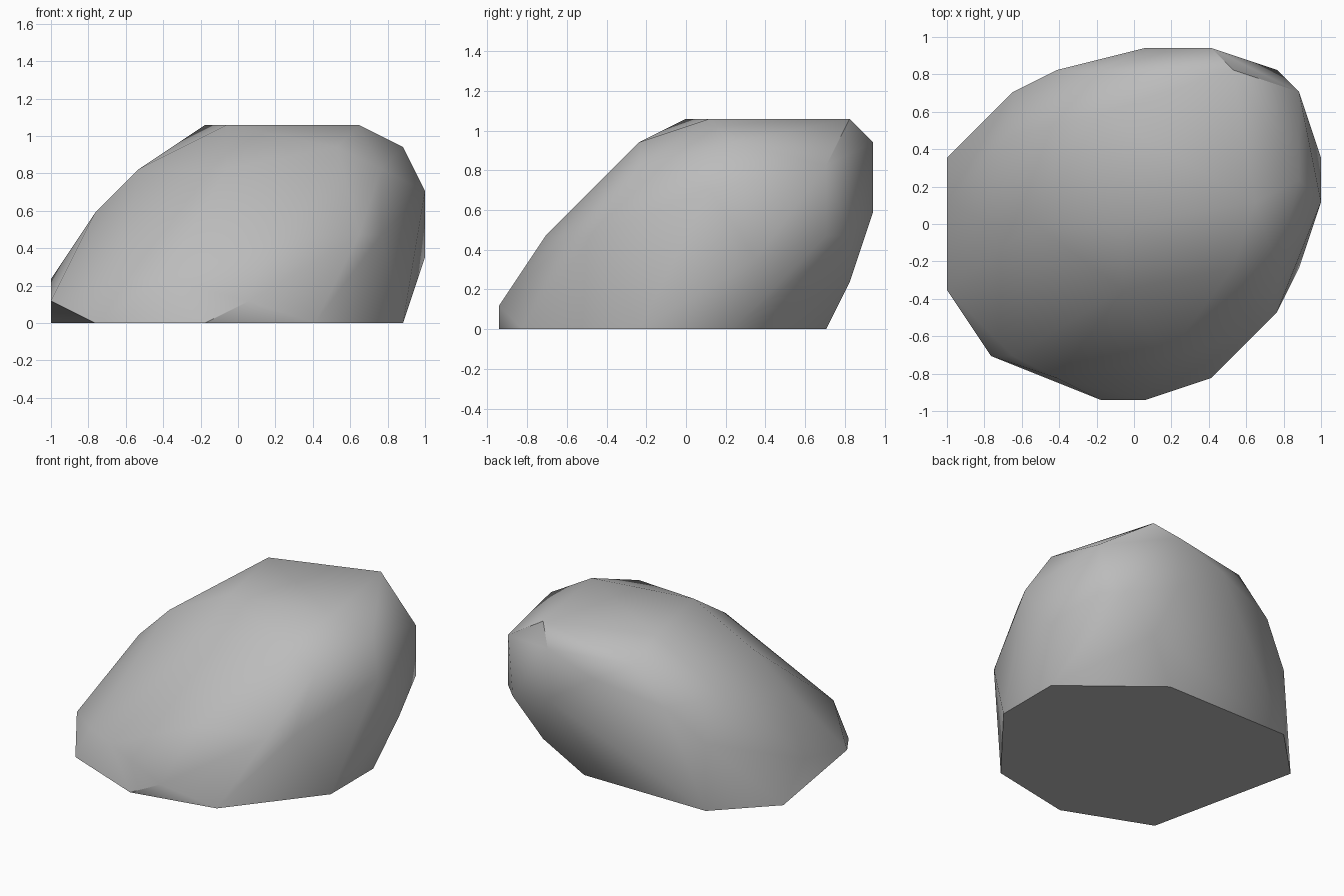
import bpy
import bmesh
import math

default_cube = bpy.data.objects.get("Cube")
if default_cube:
    bpy.data.objects.remove(default_cube, do_unlink=True)

# Size of one step of the modelling grid
STEP = 2 / 17

# Corner points of the boulder, one outline per height step, from base to crown
levels = [
    [(8, 2), (8, -2), (4, -7), (-1, -8), (-6, -6), (-8, 3), (-5, 6), (3, 6)],
    [(1, -8), (-8, -3)],
    [(-5, -6), (-3, -7), (-8, 1), (5, 7)],
    [(9, 3)],
    [(6, -5), (7, -4), (8, 6), (7, 7), (-5, 6), (2, -6)],
    [(-6, 0), (4, 8)],
    [(9, 1), (-3, 7), (-5, 4)],
    [(-4, 0), (0, -3), (7, -2), (8, 6), (1, 8)],
    [(5, -2), (8, 2), (-1, 7), (4, 8)],
    [(0, 0), (6, 1), (-1, 5), (5, 7)],
]


def make_material(name, color):
    material = bpy.data.materials.new(name)
    material.use_nodes = True
    material.diffuse_color = color
    shader = material.node_tree.nodes["Principled BSDF"]
    shader.inputs["Base Color"].default_value = color
    shader.inputs["Roughness"].default_value = 0.9
    return material


def make_boulder(name, material):
    bm = bmesh.new()
    for height, outline in enumerate(levels):
        for column, row in outline:
            bm.verts.new(((column - 0.5) * STEP, row * STEP, height * STEP))

    # Wrap the corners in a faceted shell and drop any left inside it
    bmesh.ops.convex_hull(bm, input=bm.verts[:], use_existing_faces=False)
    loose = [vert for vert in bm.verts if not vert.link_faces]
    bmesh.ops.delete(bm, geom=loose, context="VERTS")

    # Merge the flat base into a single face
    bmesh.ops.dissolve_limit(bm, angle_limit=math.radians(0.5),
                             verts=bm.verts[:], edges=bm.edges[:])
    bmesh.ops.recalc_face_normals(bm, faces=bm.faces[:])

    mesh = bpy.data.meshes.new(name)
    bm.to_mesh(mesh)
    bm.free()
    mesh.materials.append(material)
    boulder = bpy.data.objects.new(name, mesh)
    bpy.context.collection.objects.link(boulder)
    return boulder


# Boulder with softened facets and crisp creases
stone_grey = make_material("stone_grey", (0.5, 0.5, 0.5, 1))
boulder = make_boulder("boulder", stone_grey)
bpy.ops.object.select_all(action="DESELECT")
boulder.select_set(True)
bpy.context.view_layer.objects.active = boulder
bpy.ops.object.shade_smooth_by_angle(angle=math.radians(40))
